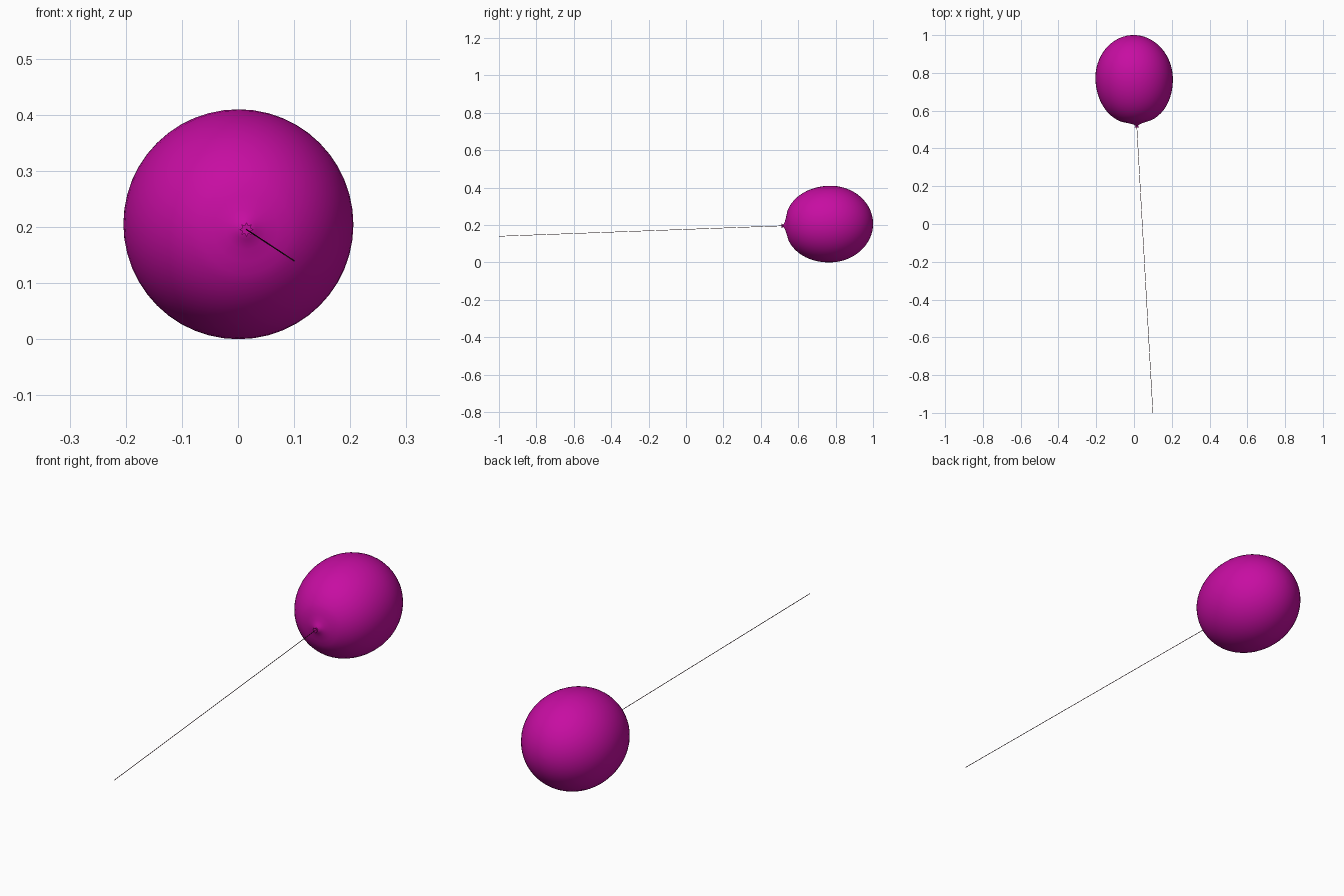
import bpy, bmesh, math
from mathutils import Vector

if "Cube" in bpy.data.objects:
    bpy.data.objects.remove(bpy.data.objects["Cube"])


def material(name, rgb):
    m = bpy.data.materials.new(name)
    m.diffuse_color = (*rgb, 1)
    m.use_nodes = True
    m.node_tree.nodes["Principled BSDF"].inputs["Base Color"].default_value = m.diffuse_color
    return m


def finish(name, bm, mat, smooth=True):
    bmesh.ops.recalc_face_normals(bm, faces=bm.faces)
    me = bpy.data.meshes.new(name)
    bm.to_mesh(me)
    bm.free()
    for p in me.polygons:
        p.use_smooth = smooth
    me.materials.append(mat)
    ob = bpy.data.objects.new(name, me)
    bpy.context.collection.objects.link(ob)
    return ob


def lathe(bm, rings, n, close_start, close_end, star=0):
    """Rings are (distance, radius) along local z; star pleats the radius."""
    loops = []
    for z, r in rings:
        loop = []
        for i in range(n):
            a = 2 * math.pi * i / n
            k = r * (1 - star * (i % 2))
            loop.append(bm.verts.new((k * math.cos(a), k * math.sin(a), z)))
        loops.append(loop)
    for a, b in zip(loops, loops[1:]):
        for i in range(n):
            j = (i + 1) % n
            bm.faces.new((a[i], a[j], b[j], b[i]))
    if close_start:
        bm.faces.new(loops[0])
    if close_end:
        bm.faces.new(loops[-1])


# Balloon axis runs from the string end through the knot
string_end = Vector((0.10, -1.0, 0.14))
knot = Vector((0.0145, 0.522, 0.196))
axis = (knot - string_end).normalized()
rot = axis.to_track_quat('Z', 'Y')
pink = material("balloon_magenta", (0.57, 0.004, 0.36))
dark = material("string_dark", (0.06, 0.02, 0.03))

# Balloon body: rounded far half, slightly pointed near half
R, mid, tip = 0.205, 0.248, 0.479
rings = [(0.0, 0.009), (0.006, 0.018), (0.012, 0.036), (0.018, 0.058)]
for i in range(13):
    a = math.radians(22 + 68 * i / 12)
    rings.append((mid * (1 - math.cos(a)) + 0.008 * math.cos(a) ** 4,
                  R * math.sin(a) ** 0.95))
for i in range(1, 16):
    a = math.radians(90 * i / 15.3)
    rings.append((mid + (tip - mid) * math.sin(a), R * math.cos(a)))
bm = bmesh.new()
lathe(bm, rings, 48, True, True)
body = finish("balloon_body", bm, pink)

# Pleated knot flaring out at the mouth
bm = bmesh.new()
lathe(bm, [(-0.011, 0.013), (-0.004, 0.007), (0.004, 0.010)], 16, True, True, 0.4)
mouth = finish("balloon_knot", bm, pink, False)

# Thin straight string
bm = bmesh.new()
lathe(bm, [(-(knot - string_end).length, 0.0012), (0.0, 0.0012)], 8, True, True)
string = finish("string", bm, dark)

for ob in (body, mouth, string):
    ob.rotation_mode = 'QUATERNION'
    ob.rotation_quaternion = rot
    ob.location = knot
